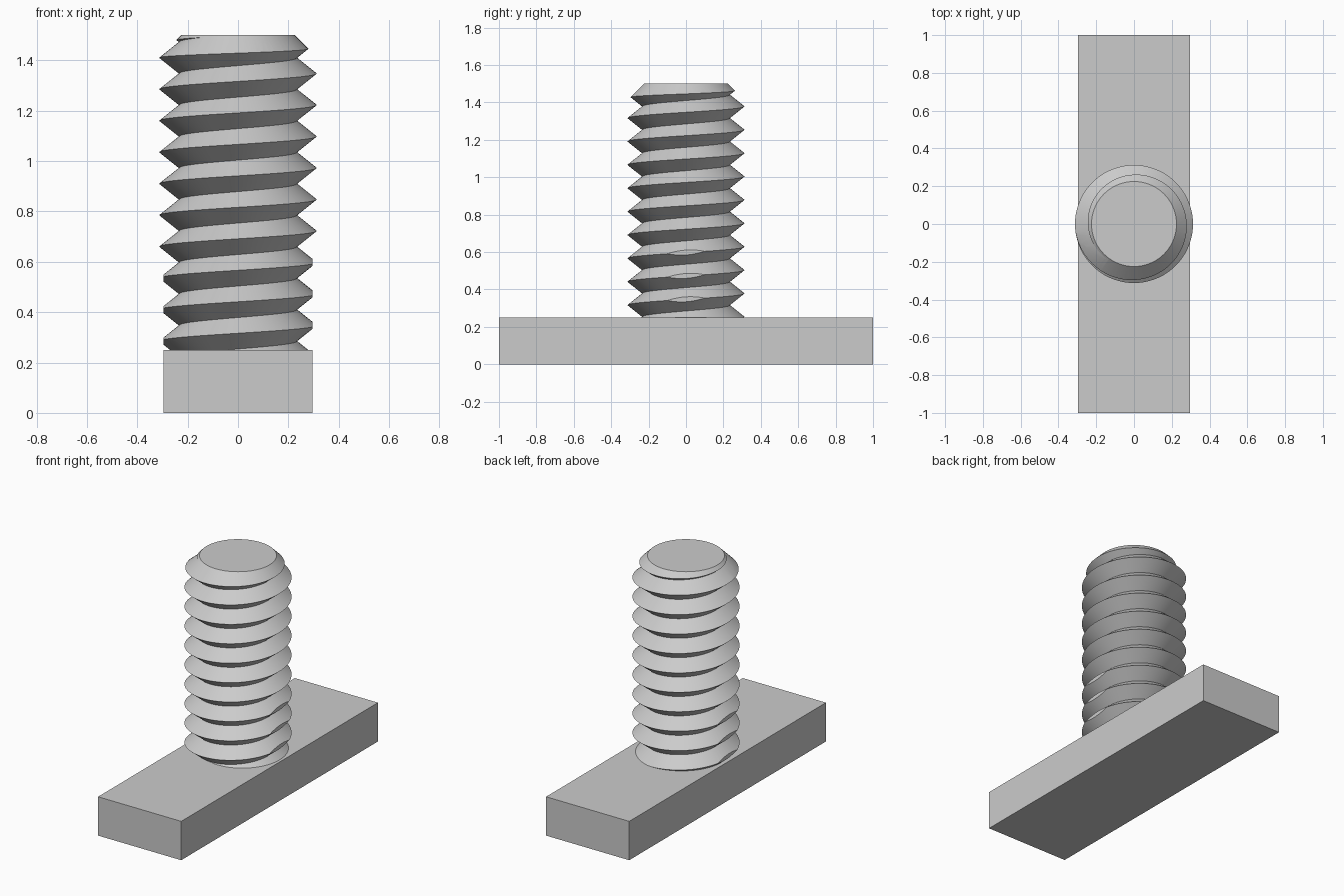
import bpy
import bmesh
from math import cos, sin, tau

cube = bpy.data.objects.get("Cube")
if cube:
    bpy.data.objects.remove(cube, do_unlink=True)

HALF_WIDTH, BASE_TOP, TOP = 0.296, 0.25, 1.5
PITCH, CREST, ROOT, SEGMENTS = 0.125, 0.3125, 0.234, 72

grey = bpy.data.materials.new("plain grey")
grey.use_nodes = True
grey.diffuse_color = (0.6, 0.6, 0.6, 1)
grey.node_tree.nodes["Principled BSDF"].inputs["Base Color"].default_value = (0.6, 0.6, 0.6, 1)


def make_object(name, bm):
    bmesh.ops.recalc_face_normals(bm, faces=bm.faces[:])
    mesh = bpy.data.meshes.new(name)
    bm.to_mesh(mesh)
    bm.free()
    mesh.materials.append(grey)
    obj = bpy.data.objects.new(name, mesh)
    bpy.context.scene.collection.objects.link(obj)
    return obj


def box(name, low, high):
    bm = bmesh.new()
    bmesh.ops.create_cube(bm, size=1)
    for v in bm.verts:
        v.co = [(a + b) / 2 + c * (b - a) for a, b, c in zip(low, high, v.co)]
    return make_object(name, bm)


def lathe(name, profile):
    """Closed solid turned around z from (radius, height) points."""
    bm = bmesh.new()
    rings = [[bm.verts.new((r * cos(tau * i / SEGMENTS), r * sin(tau * i / SEGMENTS), z))
              for i in range(SEGMENTS)] for r, z in profile]
    for low, high in zip(rings, rings[1:]):
        for i in range(SEGMENTS):
            j = (i + 1) % SEGMENTS
            bm.faces.new((low[i], low[j], high[j], high[i]))
    bm.faces.new(rings[0])
    bm.faces.new(rings[-1])
    return make_object(name, bm)


def thread(name, start, turns):
    """Solid V-thread: a root helix and a crest helix joined by two flanks."""
    bm = bmesh.new()
    count = turns * SEGMENTS

    def helix(radius, z, steps):
        return [bm.verts.new((radius * cos(tau * j / SEGMENTS), radius * sin(tau * j / SEGMENTS),
                              z + PITCH * j / SEGMENTS)) for j in range(steps)]

    root = helix(ROOT, start - PITCH / 2, count + SEGMENTS + 1)
    crest = helix(CREST, start, count + 1)
    for j in range(count):
        k = j + SEGMENTS
        bm.faces.new((root[j], root[j + 1], crest[j + 1], crest[j]))
        bm.faces.new((crest[j], crest[j + 1], root[k + 1], root[k]))
    # Close both ends with fans
    middle = start + turns * PITCH / 2
    bottom = bm.verts.new((0, 0, start - PITCH / 2))
    top = bm.verts.new((0, 0, start + (turns + 1) * PITCH))
    for e in [e for e in bm.edges if e.is_boundary]:
        hub = bottom if e.verts[0].co.z < middle else top
        bm.faces.new((e.verts[0], e.verts[1], hub))
    return make_object(name, bm)


def cut(obj, tool, operation):
    mod = obj.modifiers.new(operation, "BOOLEAN")
    mod.operation, mod.object, mod.solver = operation, tool, "EXACT"
    bpy.ops.object.select_all(action="DESELECT")
    bpy.context.view_layer.objects.active = obj
    obj.select_set(True)
    bpy.ops.object.modifier_apply(modifier=mod.name)
    bpy.data.objects.remove(tool, do_unlink=True)


# Flat bar at the bottom
box("base_bar", (-HALF_WIDTH, -1, 0), (HALF_WIDTH, 1, BASE_TOP))

# Threaded stud, trimmed to length with a chamfered tip
stud = thread("threaded_stud", 0.0975 - 2 * PITCH, 15)
trim = lathe("trim_cutter", [(0.4, 0.2), (0.4, 1.325), (0.225, TOP)])
cut(stud, trim, "INTERSECT")

# Flats on the lower thread, level with the sides of the bar
for side in (-1, 1):
    a, b = sorted((side * HALF_WIDTH, side * 0.5))
    cut(stud, box("flat_cutter", (a, -0.5, 0.1), (b, 0.5, 0.625)), "DIFFERENCE")

bpy.context.view_layer.objects.active = stud
stud.select_set(True)
bpy.ops.object.shade_smooth_by_angle(angle=0.5)
